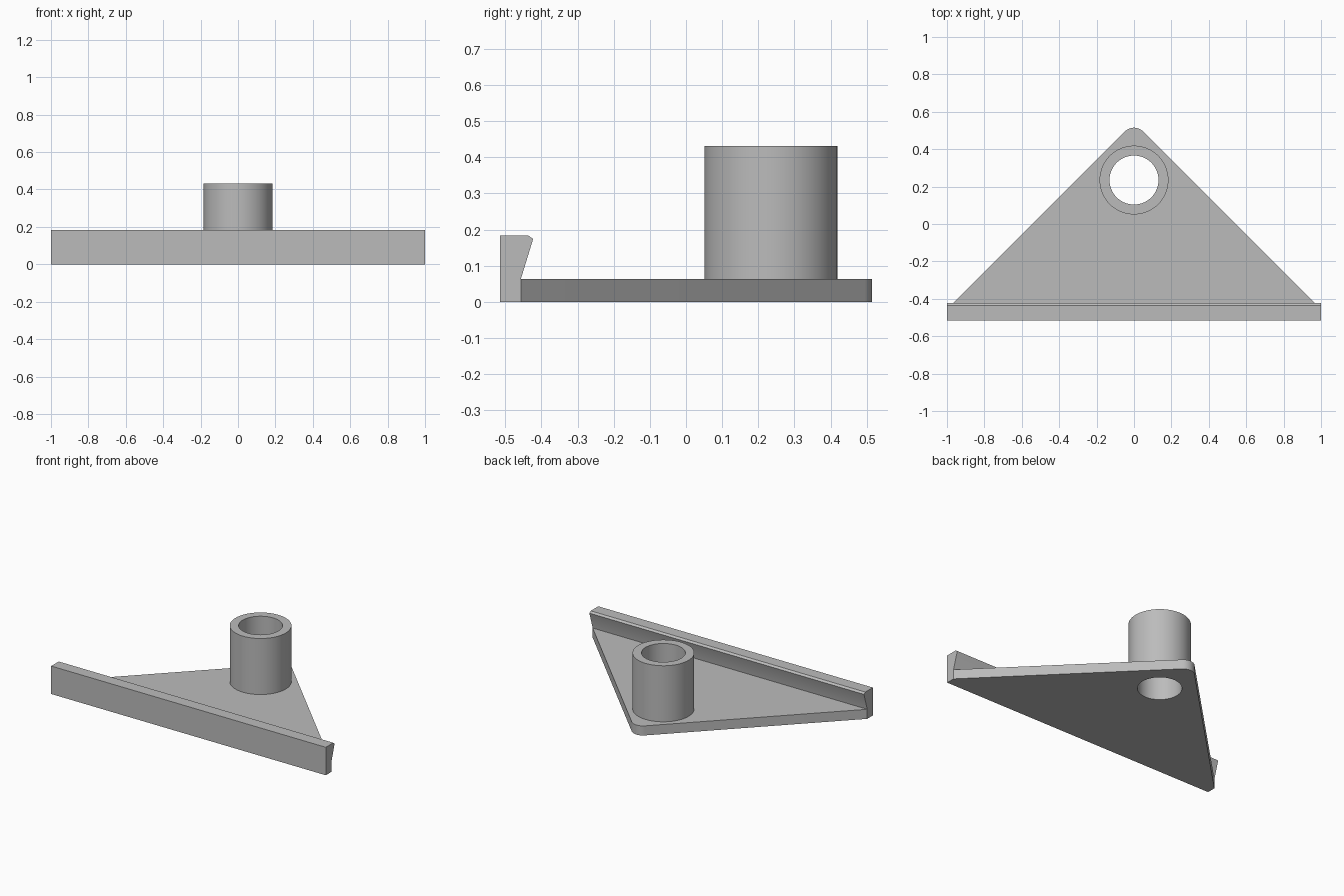
import bpy, bmesh, math
from mathutils import Vector

cube = bpy.data.objects.get("Cube")
if cube:
    bpy.data.objects.remove(cube)

grey = bpy.data.materials.new("light grey")
grey.use_nodes = True
colour = (0.5, 0.5, 0.5, 1)
grey.diffuse_color = colour
grey.node_tree.nodes["Principled BSDF"].inputs["Base Color"].default_value = colour


def arc(centre, radius, start, end, steps):
    """Points on an arc, angles in degrees, both ends included."""
    angles = [math.radians(start + (end - start) * i / steps) for i in range(steps + 1)]
    return [(centre[0] + radius * math.cos(a), centre[1] + radius * math.sin(a)) for a in angles]


def extrude_outline(name, loops, to_3d, direction):
    """Fill closed 2D loops (outline, then holes) and extrude them."""
    bm = bmesh.new()
    edges = []
    for loop in loops:
        verts = [bm.verts.new(to_3d(p)) for p in loop]
        edges += [bm.edges.new((v, verts[i - 1])) for i, v in enumerate(verts)]
    bmesh.ops.triangle_fill(bm, edges=edges, use_beauty=True)
    cap = bmesh.ops.extrude_face_region(bm, geom=bm.faces[:], use_keep_orig=True)
    moved = [g for g in cap["geom"] if isinstance(g, bmesh.types.BMVert)]
    bmesh.ops.translate(bm, verts=moved, vec=Vector(direction))
    bmesh.ops.recalc_face_normals(bm, faces=bm.faces[:])
    mesh = bpy.data.meshes.new(name)
    bm.to_mesh(mesh)
    bm.free()
    mesh.materials.append(grey)
    obj = bpy.data.objects.new(name, mesh)
    bpy.context.collection.objects.link(obj)
    bpy.ops.object.select_all(action="DESELECT")
    obj.select_set(True)
    bpy.context.view_layer.objects.active = obj
    bpy.ops.object.shade_smooth_by_angle(angle=math.radians(30))
    return obj


plate_top, tube_top = 0.063, 0.432
tube_centre = (0, 0.235)
bore = arc(tube_centre, 0.131, 0, 360, 64)[:-1]
barrel = arc(tube_centre, 0.184, 0, 360, 64)[:-1]

# Triangular base plate with a rounded tip and a through hole
triangle = [(-1, -0.457), (1, -0.457)] + arc((0, 0.447), 0.068, 45, 135, 12)
extrude_outline("base_plate", [triangle, bore], lambda p: (p[0], p[1], 0), (0, 0, plate_top))

# Upright tube around the hole
extrude_outline("tube", [barrel, bore], lambda p: (p[0], p[1], plate_top),
                (0, 0, tube_top - plate_top))

# Front rail with an overhanging lip
rail = [(-0.515, 0), (-0.457, 0), (-0.457, plate_top), (-0.423, 0.174),
        (-0.437, 0.184), (-0.515, 0.184)]
extrude_outline("front_rail", [rail], lambda p: (-1, p[0], p[1]), (2, 0, 0))
